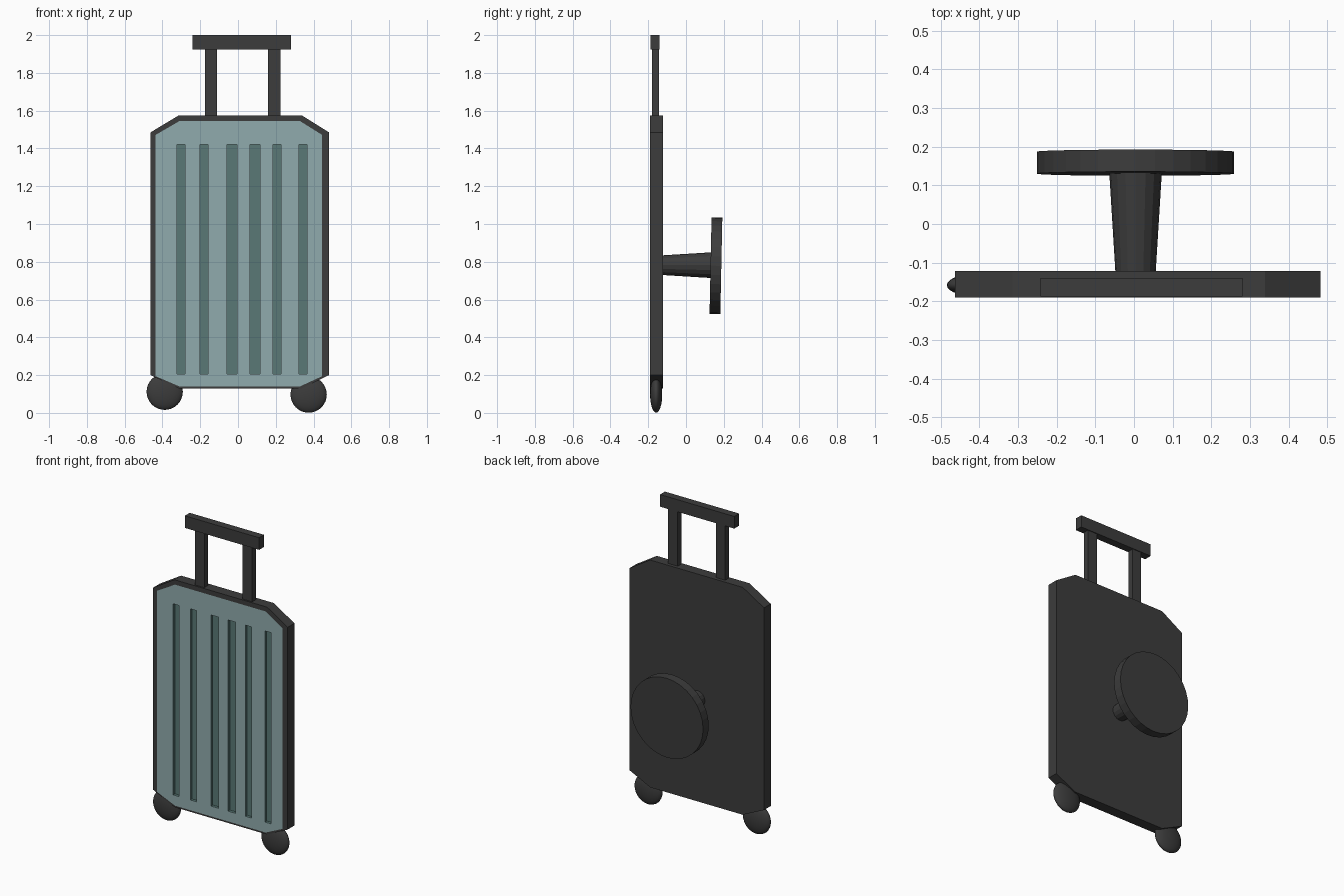
import bpy, bmesh
from math import radians
from mathutils import Matrix

cube = bpy.data.objects.get("Cube")
if cube:
    bpy.data.objects.remove(cube, do_unlink=True)


def material(name, rgb):
    m = bpy.data.materials.new(name)
    m.use_nodes = True
    m.diffuse_color = (*rgb, 1)
    m.node_tree.nodes["Principled BSDF"].inputs["Base Color"].default_value = (*rgb, 1)
    return m


CHARCOAL = material("charcoal", (0.045, 0.045, 0.045))
TEAL = material("pale teal", (0.28, 0.41, 0.42))
DARK_TEAL = material("dark teal", (0.1, 0.19, 0.18))


def finish(name, bm, *mats):
    bmesh.ops.recalc_face_normals(bm, faces=bm.faces)
    mesh = bpy.data.meshes.new(name)
    bm.to_mesh(mesh)
    bm.free()
    for m in mats:
        mesh.materials.append(m)
    ob = bpy.data.objects.new(name, mesh)
    bpy.context.collection.objects.link(ob)
    return ob


def add_box(bm, x0, x1, y0, y1, z0, z1):
    mat = Matrix.Translation(((x0 + x1) / 2, (y0 + y1) / 2, (z0 + z1) / 2))
    mat = mat @ Matrix.Diagonal((x1 - x0, y1 - y0, z1 - z0, 1))
    bmesh.ops.create_cube(bm, size=1, matrix=mat)


def box(name, *bounds):
    bm = bmesh.new()
    add_box(bm, *bounds)
    return finish(name, bm, CHARCOAL)


def cone(name, sides, r_front, r_back, y0, y1, x, z, tilt=0):
    bm = bmesh.new()
    mat = Matrix.Translation((x, (y0 + y1) / 2, z)) @ Matrix.Rotation(radians(-90 - tilt), 4, 'X')
    bmesh.ops.create_cone(bm, cap_ends=True, segments=sides, radius1=r_front,
                          radius2=r_back, depth=y1 - y0, matrix=mat)
    return finish(name, bm, CHARCOAL)


def octagon(x0, x1, z0, z1, cx0, cx1, cz0, cz1):
    """Rectangle with cut corners: outer bounds, then where each cut begins."""
    return [(cx0, z0), (cx1, z0), (x1, cz0), (x1, cz1),
            (cx1, z1), (cx0, z1), (x0, cz1), (x0, cz0)]


def ring(bm, outline, y):
    return [bm.verts.new((x, y, z)) for x, z in outline]


def bridge(bm, a, b):
    for i in range(len(a)):
        j = (i + 1) % len(a)
        bm.faces.new((a[i], a[j], b[j], b[i]))


FRONT, BACK, POCKET = -0.19, -0.122, -0.164
outer = octagon(-0.463, 0.482, 0.13, 1.575, -0.314, 0.338, 0.2, 1.485)
inner = octagon(-0.436, 0.445, 0.14, 1.545, -0.31, 0.328, 0.194, 1.472)

# Case shell with a raised rim around a shallow pocket
bm = bmesh.new()
rings = [ring(bm, outer, BACK), ring(bm, outer, FRONT),
         ring(bm, inner, FRONT), ring(bm, inner, POCKET)]
for a, b in zip(rings, rings[1:]):
    bridge(bm, a, b)
bm.faces.new(rings[0])
bm.faces.new(rings[-1])
finish("case_shell", bm, CHARCOAL)

# Front panel filling the pocket
bm = bmesh.new()
a, b = ring(bm, inner, FRONT), ring(bm, inner, POCKET)
bridge(bm, a, b)
bm.faces.new(a)
bm.faces.new(b)
panel = finish("front_panel", bm, TEAL, DARK_TEAL)

# Vertical grooves cut into the panel
grooves = [(-0.302, 0.043), (-0.18, 0.043), (-0.031, 0.053),
           (0.089, 0.053), (0.206, 0.043), (0.344, 0.043)]
bm = bmesh.new()
for x, w in grooves:
    add_box(bm, x - w / 2, x + w / 2, FRONT - 0.02, FRONT + 0.018, 0.205, 1.42)
cutter = finish("groove_cutter", bm, DARK_TEAL)
cutter.hide_render = True
mod = panel.modifiers.new("grooves", 'BOOLEAN')
mod.operation, mod.solver, mod.object = 'DIFFERENCE', 'EXACT', cutter
bpy.context.view_layer.update()
cut = bpy.data.meshes.new_from_object(panel.evaluated_get(bpy.context.evaluated_depsgraph_get()))
panel.modifiers.clear()
panel.data = cut
cut.materials.clear()
cut.materials.append(TEAL)
cut.materials.append(DARK_TEAL)
for f in cut.polygons:
    c = f.center
    in_groove = any(abs(c.x - x) < w / 2 + 0.002 for x, w in grooves)
    inside = FRONT + 0.001 < c.y < POCKET - 0.001 and 0.2 < c.z < 1.43
    f.material_index = int(in_groove and inside)
bpy.data.objects.remove(cutter, do_unlink=True)

# Telescopic handle
box("handle_grip", -0.242, 0.28, -0.188, -0.139, 1.923, 2.0)
box("right_handle_post", -0.175, -0.111, -0.18, -0.144, 1.55, 1.93)
box("left_handle_post", 0.159, 0.226, -0.18, -0.144, 1.55, 1.93)

# Flattened round wheels
for name, x, z in (("right_wheel", -0.388, 0.112), ("left_wheel", 0.374, 0.097)):
    bm = bmesh.new()
    mat = Matrix.Translation((x, -0.158, z)) @ Matrix.Diagonal((0.096, 0.032, 0.096, 1))
    bmesh.ops.create_uvsphere(bm, u_segments=32, v_segments=16, radius=1, matrix=mat)
    wheel = finish(name, bm, CHARCOAL)
    wheel.data.polygons.foreach_set("use_smooth", [True] * len(wheel.data.polygons))

# Tapered stem and slightly tilted disc on the back
cone("back_stem", 16, 0.052, 0.069, -0.126, 0.15, 0.004, 0.782)
cone("back_disc", 32, 0.255, 0.255, 0.13, 0.187, 0.004, 0.779, tilt=1.2)
